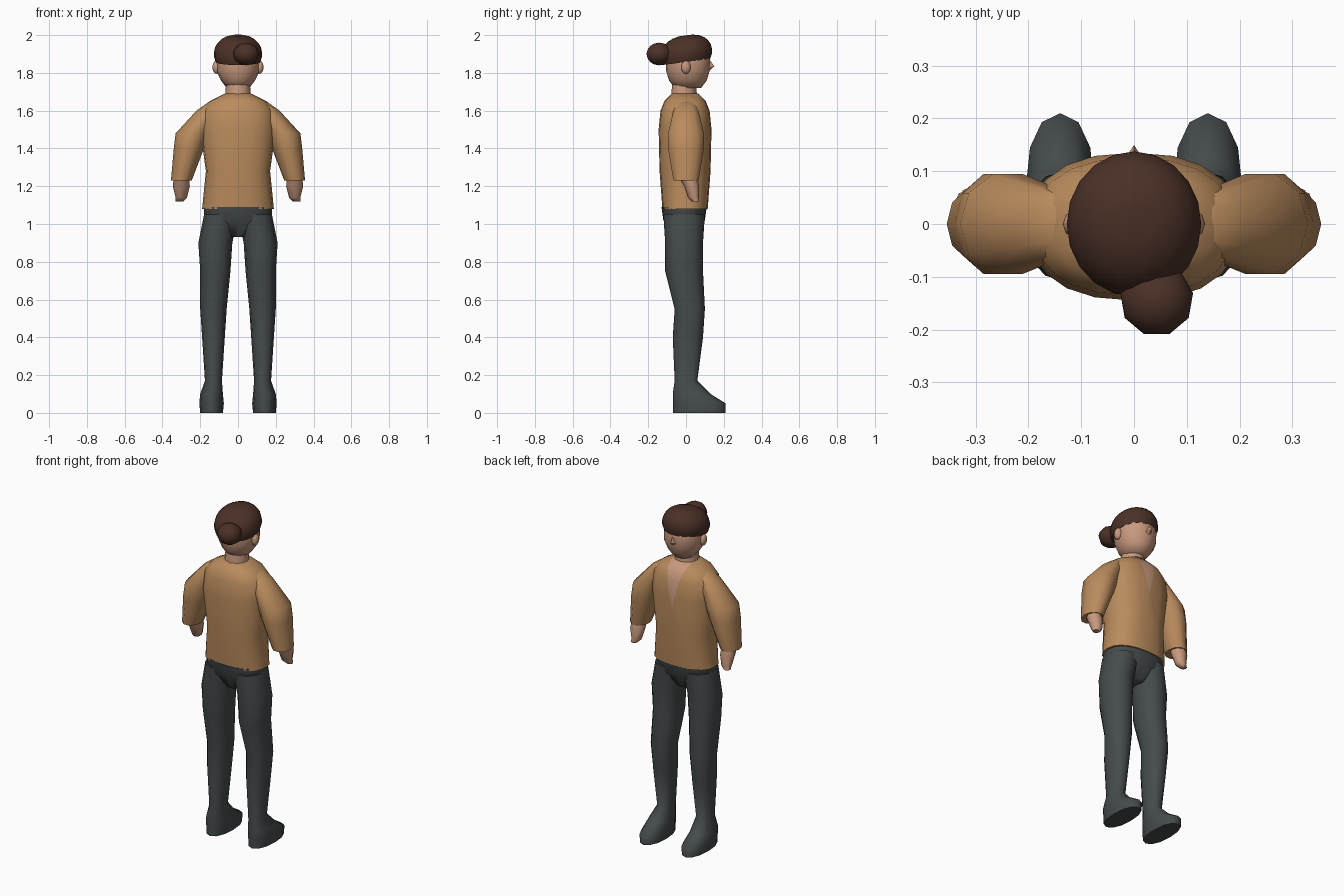
import bpy, bmesh
from math import cos, sin, pi, radians

cube = bpy.data.objects.get("Cube")
if cube:
    bpy.data.objects.remove(cube)


def material(name, *rgb):
    m = bpy.data.materials.new(name)
    m.use_nodes = True
    m.diffuse_color = (*rgb, 1)
    m.node_tree.nodes["Principled BSDF"].inputs["Base Color"].default_value = (*rgb, 1)
    return m


shirt = material("tan shirt", 0.49, 0.26, 0.11)
trousers = material("dark grey trousers", 0.06, 0.07, 0.07)
skin = material("skin", 0.58, 0.32, 0.21)
hair = material("brown hair", 0.07, 0.03, 0.02)


def finish(name, bm, *mats):
    """Turn a bmesh into a smooth-shaded object."""
    bmesh.ops.recalc_face_normals(bm, faces=bm.faces)
    mesh = bpy.data.meshes.new(name)
    bm.to_mesh(mesh)
    bm.free()
    ob = bpy.data.objects.new(name, mesh)
    bpy.context.collection.objects.link(ob)
    for m in mats:
        mesh.materials.append(m)
    bpy.ops.object.select_all(action="DESELECT")
    ob.select_set(True)
    bpy.context.view_layer.objects.active = ob
    bpy.ops.object.shade_smooth_by_angle(angle=radians(60))


def soften(value, box):
    """Square off a circle's coordinate when box is below one."""
    return abs(value) ** box * (1 if value > 0 else -1)


def loft(rings, sides=12, side=1, box=1.0, tilt=0.0):
    """Skin over rings given as (height, x, half width, y, half depth)."""
    bm = bmesh.new()
    loops = []
    for z, x, width, y, depth in rings:
        loop = []
        for i in range(sides):
            angle = 2 * pi * i / sides
            px = x + width * soften(cos(angle), box)
            py = y + depth * soften(sin(angle), box)
            loop.append(bm.verts.new((side * px, py, z + tilt * py)))
        loops.append(loop)
    for lower, upper in zip(loops, loops[1:]):
        for i in range(sides):
            j = (i + 1) % sides
            bm.faces.new((lower[i], lower[j], upper[j], upper[i]))
    bm.faces.new(loops[0])
    bm.faces.new(loops[-1])
    return bm


def centred(y, *rows):
    """Rings on the middle plane from (height, half width, half depth)."""
    return [(z, 0, width, y, depth) for z, width, depth in rows]


def ball(name, centre, size, mat, segments):
    bm = bmesh.new()
    bmesh.ops.create_uvsphere(bm, u_segments=segments, v_segments=8, radius=1)
    bmesh.ops.scale(bm, vec=size, verts=bm.verts)
    bmesh.ops.translate(bm, vec=centre, verts=bm.verts)
    finish(name, bm, mat)


# Sweater body
body = loft(centred(-0.005, (1.08, 0.19, 0.12), (1.28, 0.17, 0.135), (1.5, 0.2, 0.14),
                    (1.6, 0.19, 0.13), (1.65, 0.15, 0.11), (1.69, 0.07, 0.07)),
            sides=20, box=0.85)

# V neckline, cut into the chest with two slanted planes
neck_point, neck_slope = 1.44, 0.25


def on_chest(face):
    return face.calc_center_median().y > 0.02


for s in (1, -1):
    chest = [f for f in body.faces if on_chest(f)]
    edges = {e for f in chest for e in f.edges}
    verts = {v for f in chest for v in f.verts}
    bmesh.ops.bisect_plane(body, geom=[*chest, *edges, *verts],
                           plane_co=(0, 0, neck_point), plane_no=(s, 0, -neck_slope))
for face in body.faces:
    middle = face.calc_center_median()
    inside = abs(middle.x) < neck_slope * (middle.z - neck_point)
    face.material_index = int(inside and on_chest(face))
finish("sweater_body", body, shirt, skin)

# Limbs and ears: the same rings serve both sides
sleeve = [(1.23, 0.3, 0.055, 0, 0.07), (1.4, 0.26, 0.08, 0, 0.1), (1.48, 0.24, 0.09, 0, 0.1),
          (1.6, 0.16, 0.06, 0, 0.07), (1.65, 0.11, 0.04, 0, 0.05)]
hand = [(1.12, 0.31, 0.02, 0.05, 0.02), (1.14, 0.3, 0.03, 0.04, 0.03),
        (1.2, 0.3, 0.045, 0.03, 0.04), (1.25, 0.3, 0.04, 0.01, 0.05)]
leg = [(0, 0.14, 0.06, 0.07, 0.14), (0.05, 0.14, 0.065, 0.07, 0.14), (0.1, 0.14, 0.06, 0.03, 0.1),
       (0.17, 0.13, 0.045, 0, 0.06), (0.4, 0.13, 0.06, 0.01, 0.08), (0.55, 0.13, 0.07, 0.02, 0.08),
       (0.75, 0.12, 0.08, -0.01, 0.1), (0.9, 0.12, 0.09, -0.01, 0.1), (1.05, 0.09, 0.09, -0.01, 0.11)]
for side, label in ((1, "left"), (-1, "right")):
    finish(label + "_sleeve", loft(sleeve, sides=10, side=side), shirt)
    finish(label + "_hand", loft(hand, sides=8, side=side), skin)
    finish(label + "_leg", loft(leg, side=side, box=0.9), trousers)
    ball(label + "_ear", (side * 0.115, 0, 1.83), (0.02, 0.025, 0.035), skin, segments=8)

# Trouser seat
seat = centred(-0.01, (0.93, 0.05, 0.06), (1.02, 0.18, 0.11), (1.09, 0.18, 0.12))
finish("trouser_seat", loft(seat, sides=16, box=0.85), trousers)

# Neck and head
finish("neck", loft(centred(-0.01, (1.66, 0.07, 0.07), (1.78, 0.06, 0.06))), skin)
skull = centred(0.01, (1.72, 0.06, 0.07), (1.76, 0.09, 0.1), (1.81, 0.115, 0.115),
                (1.92, 0.115, 0.12), (1.96, 0.08, 0.08))
finish("head", loft(skull, sides=16), skin)

# Nose: a pointed four-sided wedge
bm = bmesh.new()
tip = bm.verts.new((0, 0.15, 1.835))
base = [bm.verts.new((x, 0.11, z)) for x, z in ((0, 1.89), (-0.025, 1.82), (0, 1.8), (0.025, 1.82))]
for i in range(4):
    bm.faces.new((tip, base[i], base[(i + 1) % 4]))
bm.faces.new(base)
finish("nose", bm, skin)

# Domed hair cap, lower at the back, and an off-centre bun
dome = []
for degrees in range(-25, 90, 15):
    rise, spread = sin(radians(degrees)), cos(radians(degrees)) ** 0.8
    dome.append((1.9 + 0.1 * rise, 0, 0.128 * spread, 0, 0.138 * spread))
finish("hair_cap", loft(dome, sides=20, tilt=0.13), hair)
ball("hair_bun", (0.043, -0.143, 1.9), (0.07, 0.07, 0.06), hair, segments=9)
